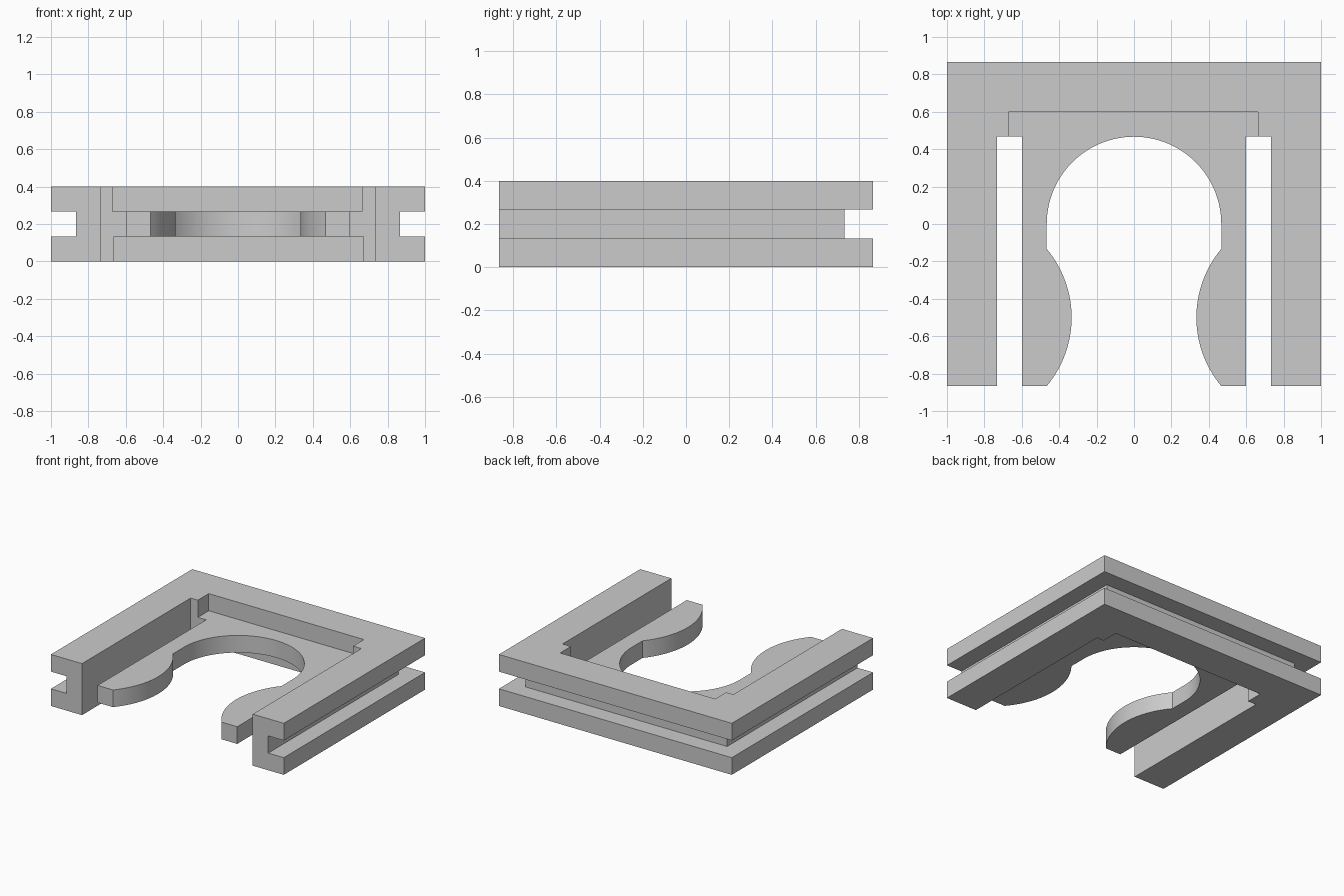
import bpy, bmesh, math

cube = bpy.data.objects.get("Cube")
if cube:
    bpy.data.objects.remove(cube, do_unlink=True)

U = 2 / 15                     # layer thickness and groove depth
HALF_X, HALF_Y = 1.0, 13 * U / 2
BACK_IN = HALF_Y - 2 * U       # inner face of the back rail
SLOT_END = BACK_IN - U         # closed end of the side slots
LEG_IN = HALF_X - 2 * U        # inner face of the legs

grey = bpy.data.materials.new("plain_grey")
grey.use_nodes = True
grey.diffuse_color = (0.6, 0.6, 0.6, 1)
bsdf = next(n for n in grey.node_tree.nodes if n.type == 'BSDF_PRINCIPLED')
bsdf.inputs["Base Color"].default_value = grey.diffuse_color


def finish(name, bm):
    bmesh.ops.recalc_face_normals(bm, faces=bm.faces)
    mesh = bpy.data.meshes.new(name)
    bm.to_mesh(mesh)
    bm.free()
    mesh.materials.append(grey)
    obj = bpy.data.objects.new(name, mesh)
    bpy.context.collection.objects.link(obj)
    return obj


def prism(name, outline, z0, z1):
    """Extrude a plan outline between two heights."""
    bm = bmesh.new()
    base = bm.faces.new([bm.verts.new((x, y, z0)) for x, y in outline])
    top = bmesh.ops.extrude_face_region(bm, geom=[base])["geom"]
    verts = [v for v in top if isinstance(v, bmesh.types.BMVert)]
    bmesh.ops.translate(bm, verts=verts, vec=(0, 0, z1 - z0))
    return finish(name, bm)


def rect(x0, x1, y0, y1):
    return [(x0, y0), (x1, y0), (x1, y1), (x0, y1)]


# Grooved U frame: a channel section (inset, height) swept with mitred corners
section = [(0, 0), (2 * U, 0), (2 * U, 3 * U), (0, 3 * U),
           (0, 2 * U), (U, 2 * U), (U, U), (0, U)]
stations = [(-1, -1), (-1, 1), (1, 1), (1, -1)]
bm = bmesh.new()
rings = []
for sx, sy in stations:
    rings.append([bm.verts.new((sx * (HALF_X - d),
                                HALF_Y - d if sy > 0 else -HALF_Y, z))
                  for d, z in section])
for a, b in zip(rings, rings[1:]):
    for i in range(len(section)):
        j = (i + 1) % len(section)
        bm.faces.new((a[i], a[j], b[j], b[i]))
bm.faces.new(rings[0])
bm.faces.new(rings[-1])
finish("grooved_frame", bm)

# Corner blocks above and below the clip plate, slightly offset per layer
for layer, z, shift in (("lower", 0, 0.005), ("upper", 2 * U, -0.005)):
    edge = LEG_IN - U / 2
    prism(layer + "_left_corner_block",
          rect(edge + shift, LEG_IN, SLOT_END, BACK_IN), z, z + U)
    prism(layer + "_right_corner_block",
          rect(-LEG_IN, -edge + shift, SLOT_END, BACK_IN), z, z + U)

# Clip plate: round opening, straight throat, then bulging jaws
R = SLOT_END
ARM = LEG_IN - U
JAW_MID, JAW_TIP = -0.5, 1 / 3
half_chord, rise = HALF_Y + JAW_MID, R - JAW_TIP
jaw_r = (half_chord ** 2 + rise ** 2) / (2 * rise)
sweep = math.asin(half_chord / jaw_r)

side = [(LEG_IN, BACK_IN), (LEG_IN, SLOT_END), (ARM, SLOT_END), (ARM, -HALF_Y)]
N = 28
for i in range(N + 1):
    a = -sweep + 2 * sweep * i / N
    side.append((JAW_TIP + jaw_r - jaw_r * math.cos(a),
                 JAW_MID + jaw_r * math.sin(a)))
for i in range(N):
    a = math.pi / 2 * i / N
    side.append((R * math.cos(a), R * math.sin(a)))
outline = side + [(0, R)] + [(-x, y) for x, y in reversed(side)]
clip = prism("clip_plate", outline, U, 2 * U)

bpy.ops.object.select_all(action='DESELECT')
clip.select_set(True)
bpy.context.view_layer.objects.active = clip
bpy.ops.object.shade_smooth_by_angle(angle=math.radians(25))
